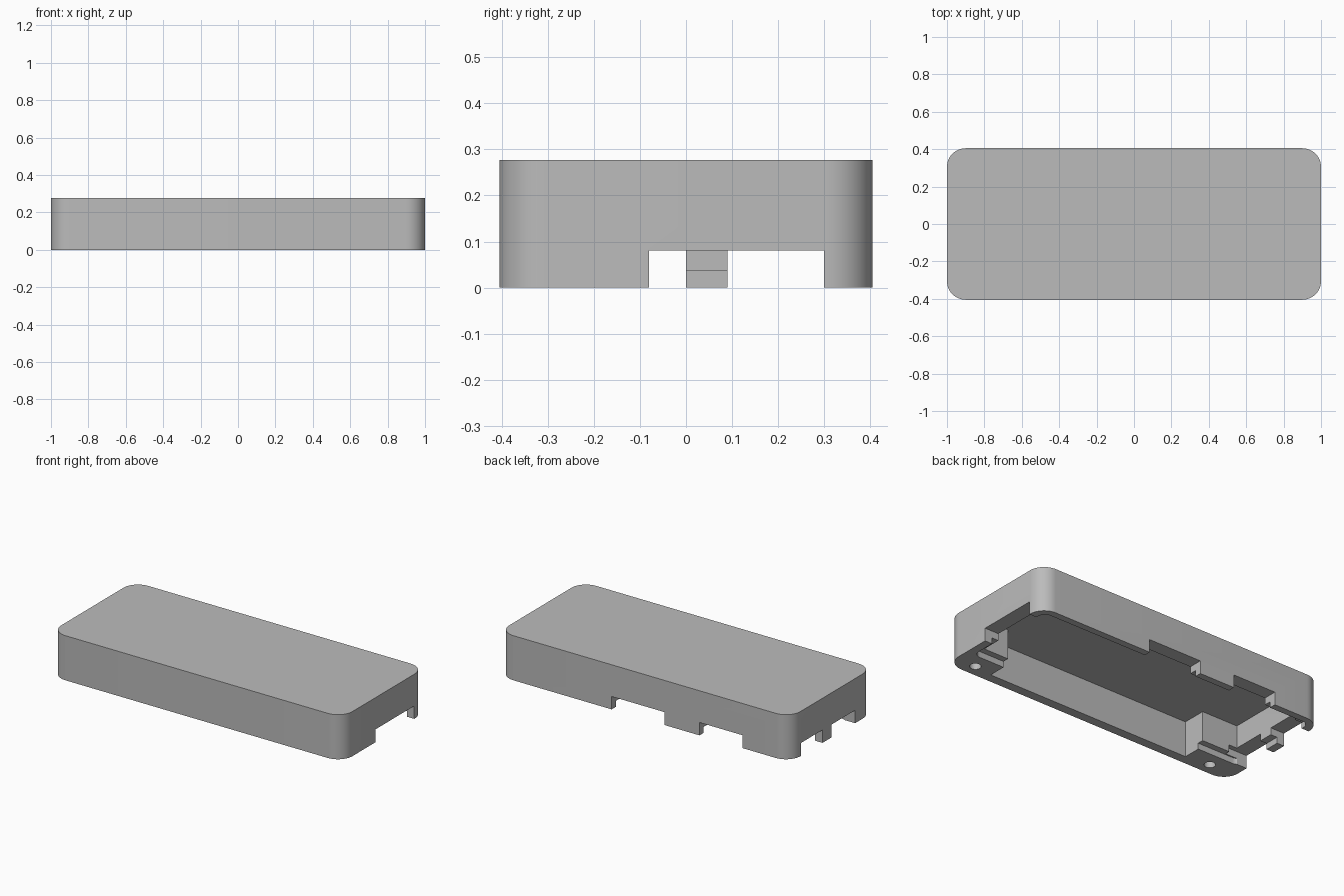
import bpy, bmesh, math
from mathutils import Vector

cube = bpy.data.objects.get("Cube")
if cube:
    bpy.data.objects.remove(cube, do_unlink=True)

grey = bpy.data.materials.new("case_grey")
grey.use_nodes = True
colour = (0.5, 0.5, 0.5, 1)
grey.diffuse_color = colour
grey.node_tree.nodes["Principled BSDF"].inputs["Base Color"].default_value = colour


def outline(corners, steps=12):
    """Turn right-angled corners (x, y, radius) into a filleted outline."""
    pts = []
    for i, (x, y, r) in enumerate(corners):
        p = Vector((x, y))
        if r == 0:
            pts.append(p)
            continue
        a = (Vector(corners[i - 1][:2]) - p).normalized()
        b = (Vector(corners[(i + 1) % len(corners)][:2]) - p).normalized()
        for k in range(steps + 1):
            t = math.pi / 2 * k / steps
            pts.append(p + a * r * (1 - math.sin(t)) + b * r * (1 - math.cos(t)))
    return pts


def rect(x0, x1, y0, y1, r=0):
    return outline([(x0, y0, r), (x1, y0, r), (x1, y1, r), (x0, y1, r)])


def prism(name, pts, z0, z1):
    bm = bmesh.new()
    face = bm.faces.new([bm.verts.new((p.x, p.y, z0)) for p in pts])
    top = bmesh.ops.extrude_face_region(bm, geom=[face])["geom"]
    verts = [v for v in top if isinstance(v, bmesh.types.BMVert)]
    bmesh.ops.translate(bm, verts=verts, vec=(0, 0, z1 - z0))
    bmesh.ops.recalc_face_normals(bm, faces=bm.faces)
    mesh = bpy.data.meshes.new(name)
    bm.to_mesh(mesh)
    bm.free()
    mesh.materials.append(grey)
    obj = bpy.data.objects.new(name, mesh)
    bpy.context.collection.objects.link(obj)
    return obj


# Outer case body
case = prism("case_shell", rect(-1, 1, -0.405, 0.405, 0.1), 0, 0.277)

# Main cavity, with a forward pocket between the two corner blocks
cavity = outline([
    (-0.905, -0.2, 0), (-0.66, -0.2, 0), (-0.66, -0.347, 0), (0.735, -0.347, 0),
    (0.735, -0.2, 0), (0.905, -0.2, 0), (0.905, 0.32, 0.03), (-0.905, 0.32, 0.03)])
cutters = [prism("cavity_cutter", cavity, -0.1, 0.22)]

# Shallow seat for the circuit board
cutters.append(prism("board_seat_cutter", rect(-0.95, 0.95, -0.238, 0.363, 0.045), -0.12, 0.037))

# Port notches: one in the +x end, two in the -x end, two in the back
notches = [(0.85, 1.1, -0.08, 0.3),
           (-1.1, -0.85, 0.09, 0.3), (-1.1, -0.85, -0.23, 0),
           (-0.136, 0.227, 0.28, 0.5), (-0.67, -0.376, 0.28, 0.5)]
for n in notches:
    cutters.append(prism("port_cutter", rect(*n), -0.14, 0.08))

# Screw holes in the corner blocks
for x in (-0.82, 0.86):
    cutters.append(prism("screw_hole_cutter", rect(x - 0.032, x + 0.032, -0.362, -0.298, 0.0319), -0.1, 0.15))

# Cut the case and tidy up the cutters
for c in cutters:
    mod = case.modifiers.new(c.name, "BOOLEAN")
    mod.operation = "DIFFERENCE"
    mod.solver = "EXACT"
    mod.object = c
    c.hide_render = True
bpy.context.view_layer.update()
cut_mesh = bpy.data.meshes.new_from_object(case.evaluated_get(bpy.context.evaluated_depsgraph_get()))
case.modifiers.clear()
case.data = cut_mesh
for c in cutters:
    bpy.data.objects.remove(c, do_unlink=True)

# Smooth the rounded corners and keep the other edges sharp
for o in bpy.context.selected_objects:
    o.select_set(False)
case.select_set(True)
bpy.context.view_layer.objects.active = case
bpy.ops.object.shade_smooth_by_angle(angle=math.radians(30))
